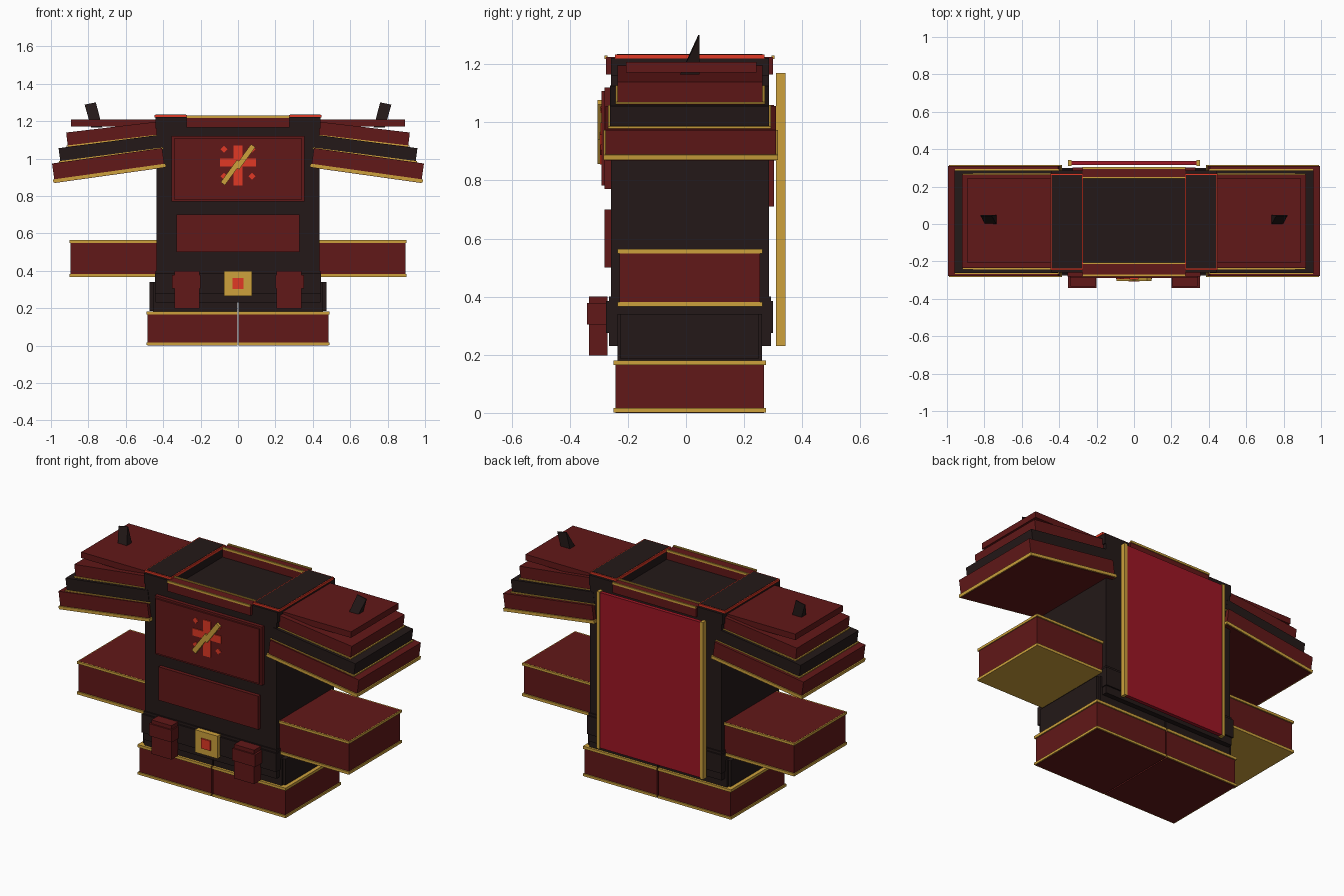
import bpy, bmesh, math
from mathutils import Matrix, Vector


def material(name, rgb):
    m = bpy.data.materials.new(name)
    m.diffuse_color = (*rgb, 1)
    return m


RED = material("dark red", (0.120, 0.009, 0.009))
DARK = material("charcoal", (0.017, 0.0095, 0.009))
GOLD = material("gold", (0.61, 0.355, 0.045))
BRIGHT = material("bright red", (0.75, 0.04, 0.018))
CRIMSON = material("crimson", (0.34, 0.008, 0.018))


def box(name, x, y, z, mat, pivot=None, angle=0, axis='Y'):
    """Box from (min, max) ranges, optionally turned about a pivot."""
    x = sorted(x)
    bm = bmesh.new()
    bmesh.ops.create_cube(bm, size=1)
    for v in bm.verts:
        v.co = Vector([r[0] + (c + 0.5) * (r[1] - r[0]) for r, c in zip((x, y, z), v.co)])
    if pivot:
        bmesh.ops.rotate(bm, cent=Vector(pivot), verts=bm.verts,
                         matrix=Matrix.Rotation(math.radians(angle), 3, axis))
    me = bpy.data.meshes.new(name)
    bm.to_mesh(me)
    bm.free()
    me.materials.append(mat)
    ob = bpy.data.objects.new(name, me)
    bpy.context.collection.objects.link(ob)
    return ob


def slab(name, s, inner, length, thick, y, angle, mat, trim):
    """Sloping shoulder layer with a gold rim along its lower edge."""
    px, pz = inner
    piv = (s * px, 0, pz)
    box(name, (s * px, s * (px + length)), y, (pz - thick, pz), mat, piv, s * angle)
    o = 0.007
    box(name + "_trim", (s * (px - o), s * (px + length + o)), (y[0] - o, y[1] + o),
        (pz - thick + 0.002, pz - thick + 0.002 + trim), GOLD, piv, s * angle)


# Torso, belt and back plate
box("torso", (-0.435, 0.435), (-0.258, 0.285), (0.23, 1.17), DARK)
box("belt", (-0.445, 0.445), (-0.275, 0.30), (0.275, 0.385), DARK)
box("waist_band", (-0.44, 0.44), (-0.265, 0.292), (0.23, 0.40), DARK)
box("back_plate", (-0.33, 0.33), (0.28, 0.303), (0.71, 1.06), RED)

# Front panels
box("chest_panel", (-0.355, 0.355), (-0.28, -0.25), (0.77, 1.12), RED)
box("chest_panel_face", (-0.343, 0.343), (-0.29, -0.25), (0.782, 1.108), RED)
box("belly_panel", (-0.33, 0.33), (-0.28, -0.25), (0.50, 0.70), RED)

# Chest ornament: cross, studs and a slanted bar
box("ornament_upright", (-0.025, 0.025), (-0.296, -0.289), (0.855, 1.07), BRIGHT)
box("ornament_crossbar", (-0.095, 0.095), (-0.295, -0.288), (0.957, 1.0), BRIGHT)
for sx in (-1, 1):
    for cz in (0.905, 1.05):
        cx = sx * 0.075
        box("ornament_stud", (cx - 0.013, cx + 0.013), (-0.295, -0.288),
            (cz - 0.013, cz + 0.013), BRIGHT, (cx, 0, cz), 45)
box("ornament_bar_low", (-0.02, 0.008), (-0.305, -0.289), (0.837, 0.985), GOLD, (0, 0, 0.967), 36)
box("ornament_bar_high", (-0.008, 0.02), (-0.305, -0.289), (0.95, 1.097), GOLD, (0, 0, 0.967), 36)

# Collar pieces with thin gold top edges
for name, y in (("collar_front", (-0.275, -0.21)), ("collar_back", (0.247, 0.30))):
    box(name, (-0.275, 0.275), y, (1.165, 1.224), RED)
    for e in y:
        box(name + "_trim", (-0.275, 0.275), (e - 0.005, e + 0.005), (1.218, 1.23), GOLD)

# Belt buckle
box("buckle", (-0.074, 0.074), (-0.30, -0.27), (0.265, 0.40), GOLD)
box("buckle_gem", (-0.03, 0.03), (-0.308, -0.295), (0.303, 0.362), BRIGHT)

# Back banner with gold side bars
box("banner", (-0.335, 0.335), (0.315, 0.337), (0.235, 1.165), CRIMSON)

for s in (-1, 1):
    box("banner_bar", (s * 0.333, s * 0.352), (0.31, 0.342), (0.23, 1.17), GOLD)

    # Shoulder straps: red edged plate with dark top
    box("strap", (s * 0.275, s * 0.442), (-0.258, 0.285), (1.16, 1.222), DARK)
    box("strap_edge", (s * 0.272, s * 0.447), (-0.245, 0.27), (1.22, 1.234), BRIGHT)
    box("strap_top", (s * 0.279, s * 0.440), (-0.238, 0.263), (1.226, 1.2355), DARK)

    # Foot block with gold rims, split in the middle
    box("foot", (s * 0.004, s * 0.483), (-0.243, 0.268), (0, 0.178), RED)
    for z in ((0.002, 0.016), (0.165, 0.181)):
        box("foot_trim", (s * 0.004, s * 0.49), (-0.25, 0.275), z, GOLD)

    # Leg and hip plate
    box("leg", (s * 0.004, s * 0.455), (-0.235, 0.262), (0.17, 0.34), DARK)
    box("hip_plate", (s * 0.43, s * 0.472), (-0.225, 0.25), (0.185, 0.34), DARK)

    # Forearm with gold rims
    box("forearm", (s * 0.42, s * 0.895), (-0.228, 0.255), (0.374, 0.564), RED)
    box("forearm_trim_low", (s * 0.42, s * 0.90), (-0.236, 0.263), (0.366, 0.382), GOLD)
    box("forearm_trim_high", (s * 0.42, s * 0.90), (-0.236, 0.263), (0.549, 0.5635), GOLD)

    # Stacked shoulder armour
    slab("shoulder_low", s, (0.406, 1.056), 0.594, 0.105, (-0.277, 0.309), 8, RED, 0.018)
    slab("shoulder_mid", s, (0.415, 1.127), 0.549, 0.078, (-0.261, 0.286), 7.5, DARK, 0.007)
    slab("shoulder_high", s, (0.44, 1.196), 0.482, 0.078, (-0.236, 0.264), 6.8, RED, 0.007)
    box("shoulder_cap", (s * 0.44, s * 0.893), (-0.207, 0.242), (1.172, 1.208), RED)

    # Leaning wedge spike: front edge collapses to the rear at the tip
    spike = box("spike", (s * 0.725, s * 0.785), (-0.02, 0.047), (1.165, 1.30), DARK)
    for v in spike.data.vertices:
        if v.co.z > 1.2:
            v.co.y = 0.042 if v.co.y < 0 else 0.047
            v.co.x += s * 0.035
            v.co.z -= 0.012 * (abs(v.co.x) > 0.79)

    # Belt pouch with flap
    box("pouch", (s * 0.207, s * 0.34), (-0.333, -0.27), (0.197, 0.40), RED)
    box("pouch_flap", (s * 0.2, s * 0.352), (-0.341, -0.272), (0.305, 0.378), RED)
